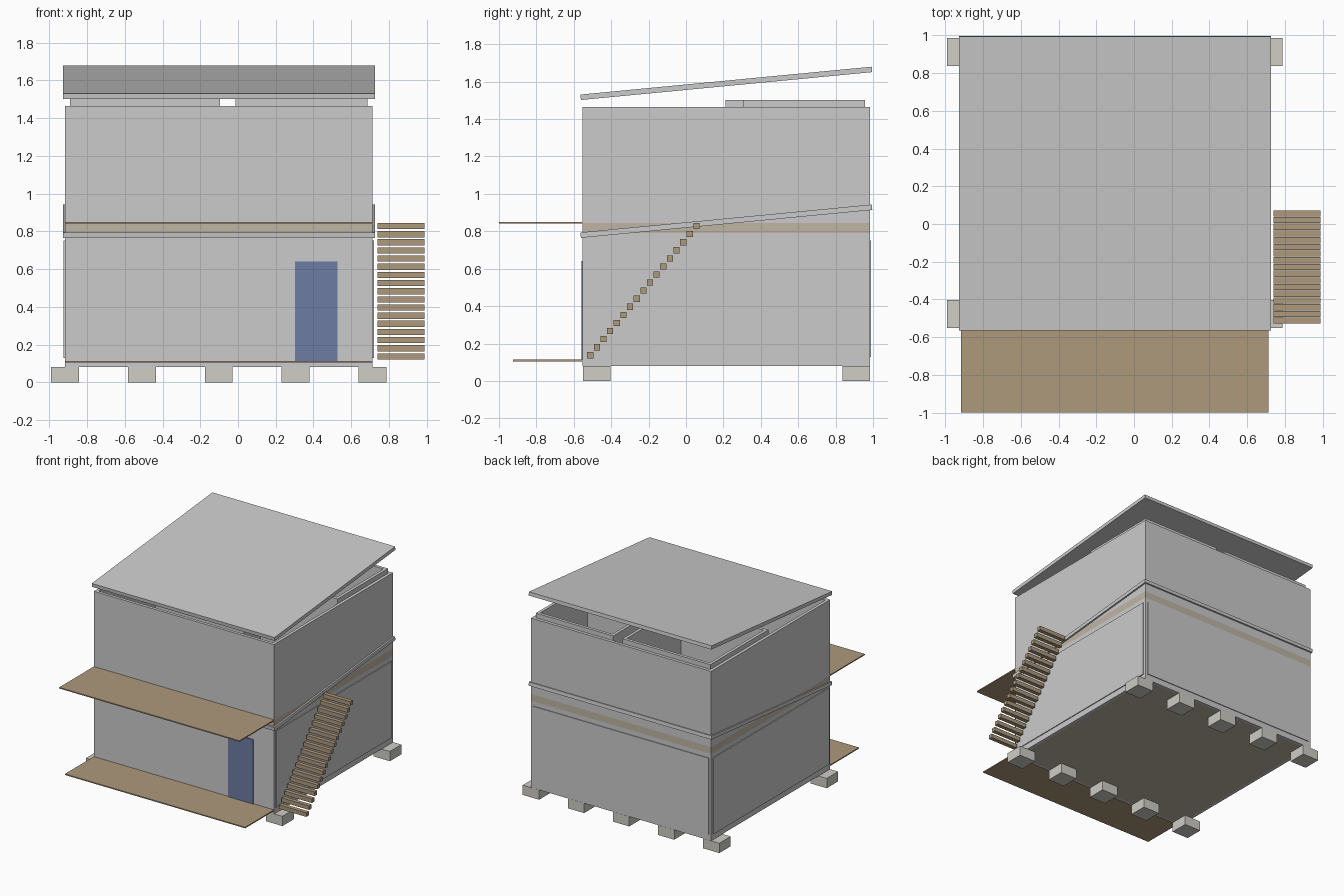
import bpy, bmesh, math
from mathutils import Matrix

if "Cube" in bpy.data.objects:
    bpy.data.objects.remove(bpy.data.objects["Cube"])


def material(name, rgb):
    m = bpy.data.materials.new(name)
    m.diffuse_color = (*rgb, 1)
    m.use_nodes = True
    m.node_tree.nodes["Principled BSDF"].inputs["Base Color"].default_value = m.diffuse_color
    return m


WOOD = material("wood", (0.42, 0.32, 0.20))
PALE = material("pale_floor", (0.52, 0.46, 0.37))
BLUE = material("door_blue", (0.15, 0.20, 0.36))
STONE = material("footing_stone", (0.62, 0.61, 0.56))


def make(name, bm, mat=None):
    me = bpy.data.meshes.new(name)
    bm.to_mesh(me)
    bm.free()
    ob = bpy.data.objects.new(name, me)
    bpy.context.collection.objects.link(ob)
    if mat:
        me.materials.append(mat)
    return ob


def box(name, x0, x1, y0, y1, z0, z1, mat=None):
    bm = bmesh.new()
    c = Matrix.Translation(((x0 + x1) / 2, (y0 + y1) / 2, (z0 + z1) / 2))
    s = Matrix.Diagonal((x1 - x0, y1 - y0, z1 - z0, 1))
    bmesh.ops.create_cube(bm, size=1, matrix=c @ s)
    return make(name, bm, mat)


def shell(name, x0, x1, y0, y1, z0, z1, t=0.025):
    """Open-topped, open-bottomed ring of walls."""
    bm = bmesh.new()

    def ring(i, z):
        return [bm.verts.new((x, y, z)) for x, y in
                ((x0 + i, y0 + i), (x1 - i, y0 + i), (x1 - i, y1 - i), (x0 + i, y1 - i))]
    loops = [ring(0, z0), ring(0, z1), ring(t, z1), ring(t, z0)]
    for a, b in zip(loops, loops[1:] + loops[:1]):
        for k in range(4):
            n = (k + 1) % 4
            bm.faces.new((a[k], a[n], b[n], b[k]))
    bmesh.ops.recalc_face_normals(bm, faces=bm.faces)
    return make(name, bm)


def sloped_roof(name, z):
    """Thin slab rising to the back; z is the underside at the front edge."""
    bm = bmesh.new()
    prof = [(-0.562, z), (0.996, z + 0.149), (0.993, z + 0.178), (-0.565, z + 0.029)]
    a = [bm.verts.new((-0.927, y, h)) for y, h in prof]
    f = bm.faces.new(a)
    r = bmesh.ops.extrude_face_region(bm, geom=[f])
    bmesh.ops.translate(bm, vec=(1.653, 0, 0),
                        verts=[v for v in r["geom"] if isinstance(v, bmesh.types.BMVert)])
    bmesh.ops.recalc_face_normals(bm, faces=bm.faces)
    return make(name, bm)


X0, X1, Y0, Y1 = -0.917, 0.713, -0.553, 0.984

# footings in two rows
for i in range(5):
    cx = -0.917 + i * 0.4075
    for row, y in (("front", -0.55), ("back", 0.838)):
        box(f"footing_{row}_{i + 1}", cx - 0.074, cx + 0.074, y, y + 0.147, 0, 0.08, STONE)

# floors
box("ground_floor", X0 + 0.025, X1 - 0.025, Y0 + 0.025, Y1 - 0.025, 0.08, 0.112, PALE)
box("upper_floor", X0, X1, Y0, Y1, 0.79, 0.845, PALE)

# outer walls and inner rooms of both storeys
shell("lower_walls", X0, X1, Y0, Y1, 0.08, 0.79)
shell("upper_walls", X0, X1, Y0, Y1, 0.845, 1.465)
for level, z0, z1 in (("lower", 0.112, 0.765), ("upper", 0.845, 1.503)):
    shell(f"{level}_left_room", X0 + 0.026, -0.095, 0.21, Y1 - 0.026, z0, z1)
    shell(f"{level}_right_room", -0.012, X1 - 0.026, 0.305, Y1 - 0.026, z0, z1)

# thin cladding on the lower storey
box("left_cladding", X0 - 0.007, X0, Y0 + 0.02, Y1 - 0.02, 0.128, 0.752)
box("right_cladding", X1, X1 + 0.007, Y0 + 0.02, Y1 - 0.02, 0.128, 0.752)
box("back_cladding", X0 + 0.02, X1 - 0.02, Y1, Y1 + 0.006, 0.128, 0.752)

# sloped roofs
sloped_roof("lower_roof", 0.765)
sloped_roof("top_roof", 1.502)

# porch, balcony and door
box("porch_deck", X0, X1, -0.925, Y0, 0.105, 0.114, WOOD)
box("balcony_deck", X0, X1, -1.0, Y0, 0.841, 0.85, WOOD)
box("front_door", 0.302, 0.527, Y0 - 0.006, Y0, 0.114, 0.64, BLUE)

# outside stair treads
for i in range(17):
    y, z = -0.512 + i * 0.0355, 0.137 + i * 0.0432
    box(f"stair_tread_{i + 1}", 0.74, 0.988, y - 0.0165, y + 0.0165, z - 0.0165, z + 0.0165, WOOD)
